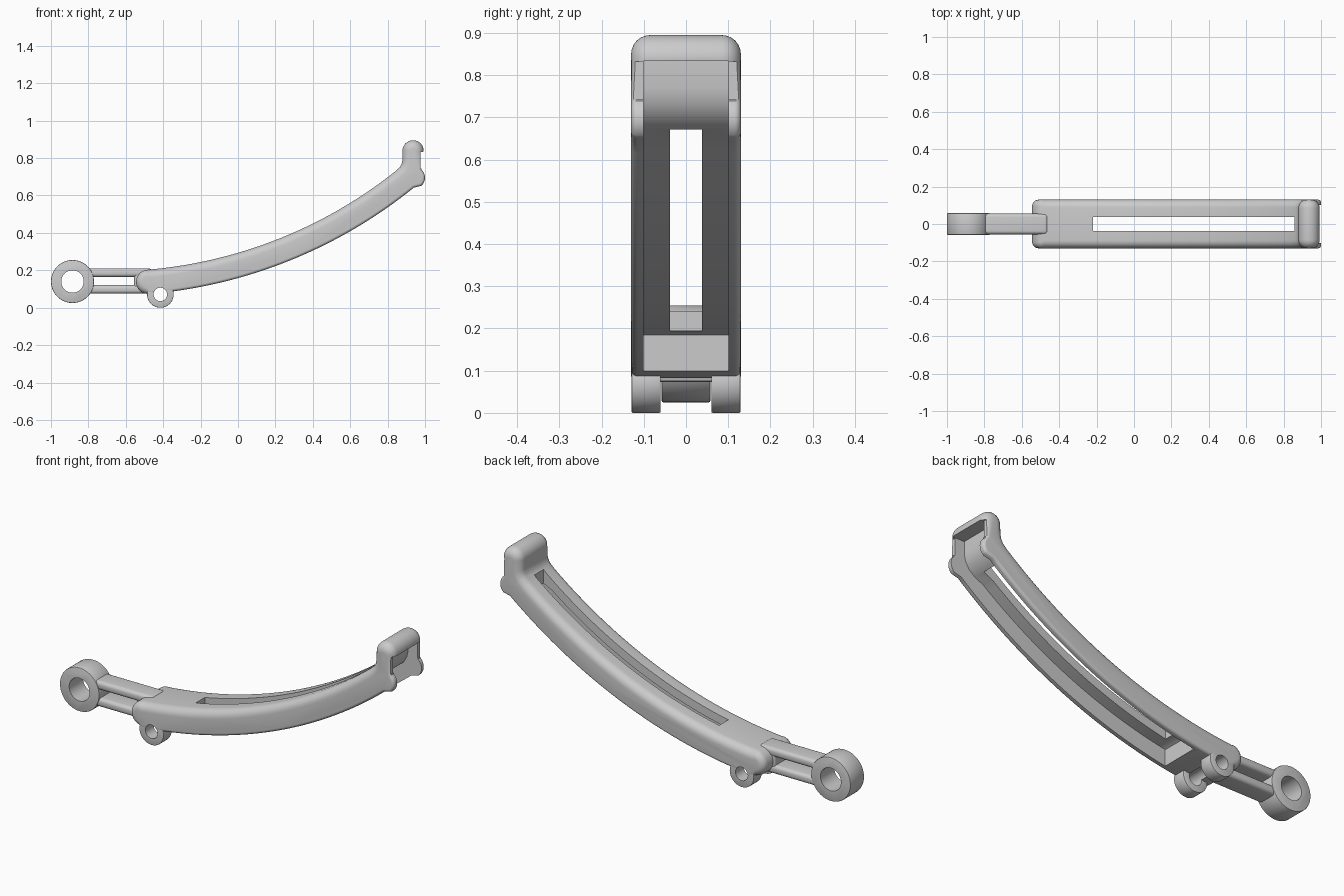
import bpy, bmesh
from math import sin, cos, pi, radians, hypot

if "Cube" in bpy.data.objects:
    bpy.data.objects.remove(bpy.data.objects["Cube"])

CX, CZ = -0.694, 2.664          # centre of the arm's curvature
R_TOP, R_LOW = 2.47, 2.60


def arm_arc(R, a0, a1, n):
    """Points on an arc concentric with the curved arm (angle from straight down)."""
    return [(CX + R * sin(a0 + (a1 - a0) * i / n), CZ - R * cos(a0 + (a1 - a0) * i / n))
            for i in range(n + 1)]


def circle(x, z, r, a0, a1, n):
    return [(x + r * cos(radians(a0 + (a1 - a0) * i / n)),
             z + r * sin(radians(a0 + (a1 - a0) * i / n))) for i in range(n + 1)]


def with_r(points, r):
    return [(x, z, r) for x, z in points]


def prism(name, profile, y0, y1, steps=6):
    """Extrude a counter-clockwise (x, z, edge radius) profile along y, rounding both rims."""
    n = len(profile)
    inward = []
    for i in range(n):
        a, b = profile[i - 1], profile[(i + 1) % n]
        dx, dz = b[0] - a[0], b[1] - a[1]
        d = hypot(dx, dz)
        inward.append((-dz / d, dx / d))
    ts = [k * pi / 2 / steps for k in range(steps + 1)]
    layers = [(y0, 1, t) for t in reversed(ts)] + [(y1, -1, t) for t in ts]
    bm = bmesh.new()
    rings = []
    for y, s, t in layers:
        rings.append([bm.verts.new((x + nx * r * (1 - cos(t)), y + s * r * (1 - sin(t)),
                                    z + nz * r * (1 - cos(t))))
                      for (x, z, r), (nx, nz) in zip(profile, inward)])
    for A, B in zip(rings, rings[1:]):
        for i in range(n):
            j = (i + 1) % n
            bm.faces.new((A[i], A[j], B[j], B[i]))
    bm.faces.new(rings[0])
    bm.faces.new(rings[-1])
    bmesh.ops.remove_doubles(bm, verts=bm.verts, dist=1e-6)
    bmesh.ops.recalc_face_normals(bm, faces=bm.faces)
    mesh = bpy.data.meshes.new(name)
    bm.to_mesh(mesh)
    bm.free()
    ob = bpy.data.objects.new(name, mesh)
    bpy.context.collection.objects.link(ob)
    return ob


def solid(name, points, y0, y1):
    """Plain extrusion with sharp rims."""
    return prism(name, with_r(points, 0), y0, y1, 1)


def rect(x0, x1, z0, z1):
    return [(x0, z0), (x1, z0), (x1, z1), (x0, z1)]


def select(ob):
    bpy.ops.object.select_all(action='DESELECT')
    ob.select_set(True)
    bpy.context.view_layer.objects.active = ob


def cut(ob, cutter):
    cutter.hide_render = True
    m = ob.modifiers.new("cut", 'BOOLEAN')
    m.operation, m.solver, m.object = 'DIFFERENCE', 'EXACT', cutter
    select(ob)
    bpy.ops.object.modifier_apply(modifier=m.name)
    bpy.data.objects.remove(cutter)


def smooth(ob):
    select(ob)
    bpy.ops.object.shade_smooth_by_angle(angle=radians(32))


def rounded_box(name, x0, x1, y, z0, z1, r):
    ob = solid(name, rect(x0, x1, z0, z1), -y, y)
    m = ob.modifiers.new("round", 'BEVEL')
    m.width, m.segments = r, 5
    select(ob)
    bpy.ops.object.modifier_apply(modifier=m.name)
    smooth(ob)
    return ob


# Curved arm with upturned head
outline = (with_r(arm_arc(R_LOW, 0.085, 0.68, 36), 0.015)
           + with_r(circle(0.943, 0.695, 0.057, -50, 50, 10), 0.015)
           + with_r(circle(0.936, 0.838, 0.057, 0, 180, 20), 0.045)
           + with_r([(0.879, 0.79), (0.876, 0.771), (0.866, 0.752)], 0.042)
           + with_r(arm_arc(R_TOP, 0.67, 0.085, 36), 0.042)
           + with_r(circle(-0.48, 0.138, 0.065, 105, 255, 16), 0.035))
arm = prism("curved_arm", outline, -0.13, 0.13)

# Hollow underside, open below and at the head
cavity = ([(-0.27, -0.1), (1.2, -0.1), (1.2, 0.834), (0.922, 0.834), (0.922, 0.77),
           (0.915, 0.735), (0.895, 0.70), (0.86, 0.672)]
          + arm_arc(R_TOP + 0.045, 0.64, 0.17, 36) + [(-0.27, 0.184)])
cut(arm, solid("cavity_cutter", cavity, -0.101, 0.101))
cut(arm, solid("notch_cutter", rect(0.976, 1.2, 0.744, 0.832), -0.3, 0.3))
cut(arm, solid("slot_cutter", rect(-0.22, 0.858, 0.0, 1.2), -0.038, 0.038))

# Hinge lugs below the arm, with the pin hole running through the arm too
PIN = (-0.415, 0.071)


def pin_cutter():
    return solid("pin_cutter", circle(*PIN, 0.036, 0, 350, 35), -0.4, 0.4)


cut(arm, pin_cutter())
smooth(arm)
for side, y0, y1 in (("front", -0.129, -0.06), ("back", 0.06, 0.129)):
    lug = prism("hinge_lug_" + side, with_r(circle(*PIN, 0.071, 0, 352.5, 47), 0.003), y0, y1, 2)
    cut(lug, pin_cutter())
    smooth(lug)

# Eye at the far end
eye = prism("end_eye", with_r(circle(-0.885, 0.14, 0.115, 0, 354.375, 63), 0.004), -0.058, 0.058, 2)
cut(eye, solid("eye_cutter", circle(-0.885, 0.14, 0.06, 0, 352.5, 47), -0.3, 0.3))
smooth(eye)

# Twin rails joining eye and arm, leaving a slot between them
for tag, z0 in (("lower", 0.075), ("upper", 0.164)):
    rounded_box("link_rail_" + tag, -0.81, -0.46, 0.055, z0, z0 + 0.046, 0.018)
rounded_box("link_web", -0.555, -0.47, 0.052, 0.09, 0.195, 0.012)
rounded_box("link_eye_web", -0.805, -0.775, 0.052, 0.09, 0.195, 0.008)
